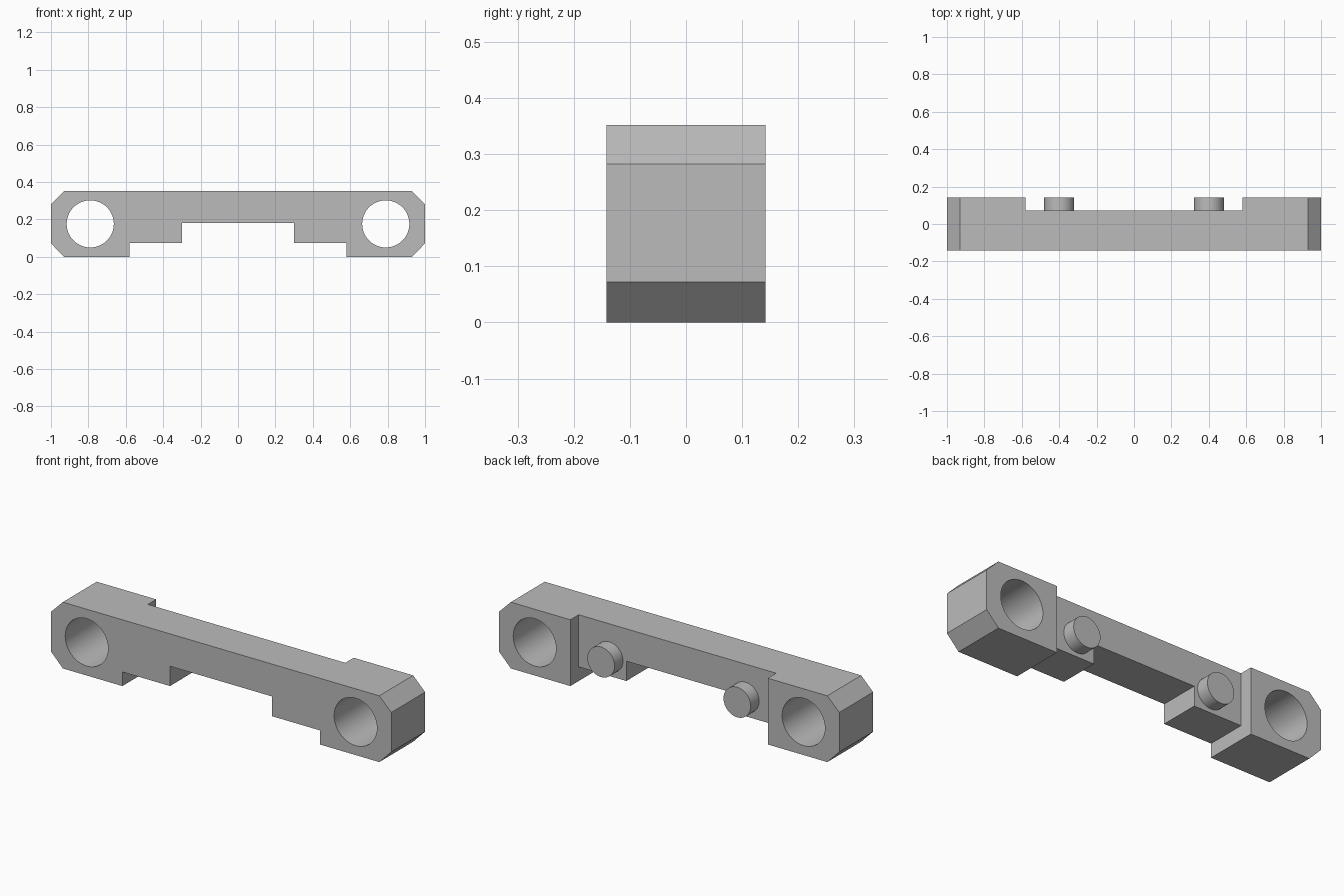
import bpy
import bmesh
from math import radians
from mathutils import Matrix

HEIGHT, MID = 0.352, 0.176
FRONT, RECESS, BACK = -0.142, 0.072, 0.142

old = bpy.data.objects.get("Cube")
if old:
    bpy.data.objects.remove(old, do_unlink=True)

grey = bpy.data.materials.new("light_grey")
grey.use_nodes = True
grey.diffuse_color = (0.5, 0.5, 0.5, 1)
grey.node_tree.nodes["Principled BSDF"].inputs["Base Color"].default_value = (0.5, 0.5, 0.5, 1)


def make_object(name, bm):
    bmesh.ops.recalc_face_normals(bm, faces=bm.faces)
    mesh = bpy.data.meshes.new(name)
    bm.to_mesh(mesh)
    bm.free()
    mesh.materials.append(grey)
    obj = bpy.data.objects.new(name, mesh)
    bpy.context.collection.objects.link(obj)
    return obj


def prism(name, outline, y0, y1):
    """Extrude an x-z outline from y0 to y1."""
    bm = bmesh.new()
    face = bm.faces.new([bm.verts.new((x, y0, z)) for x, z in outline])
    side = bmesh.ops.extrude_face_region(bm, geom=[face])["geom"]
    verts = [v for v in side if isinstance(v, bmesh.types.BMVert)]
    bmesh.ops.translate(bm, verts=verts, vec=(0, y1 - y0, 0))
    return make_object(name, bm)


def cylinder(name, x, radius, y0, y1):
    """Cylinder along y at mid height."""
    bm = bmesh.new()
    place = Matrix.Translation((x, (y0 + y1) / 2, MID)) @ Matrix.Rotation(radians(90), 4, "X")
    bmesh.ops.create_cone(bm, cap_ends=True, segments=64, radius1=radius,
                          radius2=radius, depth=y1 - y0, matrix=place)
    return make_object(name, bm)


def smooth(obj):
    bpy.ops.object.select_all(action="DESELECT")
    obj.select_set(True)
    bpy.context.view_layer.objects.active = obj
    bpy.ops.object.shade_smooth_by_angle(angle=radians(30))


# Bar outline: chamfered ends, stepped underside
half = [(0.30, 0.18), (0.30, 0.075), (0.58, 0.075), (0.58, 0), (0.93, 0),
        (1, 0.072), (1, 0.282), (0.93, HEIGHT)]
outline = half + [(-x, z) for x, z in reversed(half)]
bar = prism("bar", outline, FRONT, BACK)

# Cutters: recess across the back and one round bore in each end
cutters = [prism("recess_cutter", [(-0.58, -0.1), (0.58, -0.1), (0.58, 0.5), (-0.58, 0.5)],
                 RECESS, 0.3)]
for side, label in ((1, "left"), (-1, "right")):
    cutters.append(cylinder(label + "_bore_cutter", side * 0.79, 0.126, -0.3, 0.3))

bpy.context.view_layer.objects.active = bar
for cutter in cutters:
    cutter.hide_render = True
    cut = bar.modifiers.new(cutter.name, "BOOLEAN")
    cut.operation = "DIFFERENCE"
    cut.solver = "EXACT"
    cut.object = cutter
    bpy.ops.object.modifier_apply(modifier=cut.name)
for cutter in cutters:
    bpy.data.objects.remove(cutter, do_unlink=True)
smooth(bar)

# Round pegs on the recessed back face
for side, label in ((1, "left"), (-1, "right")):
    smooth(cylinder(label + "_peg", side * 0.40, 0.08, RECESS - 0.01, BACK))
